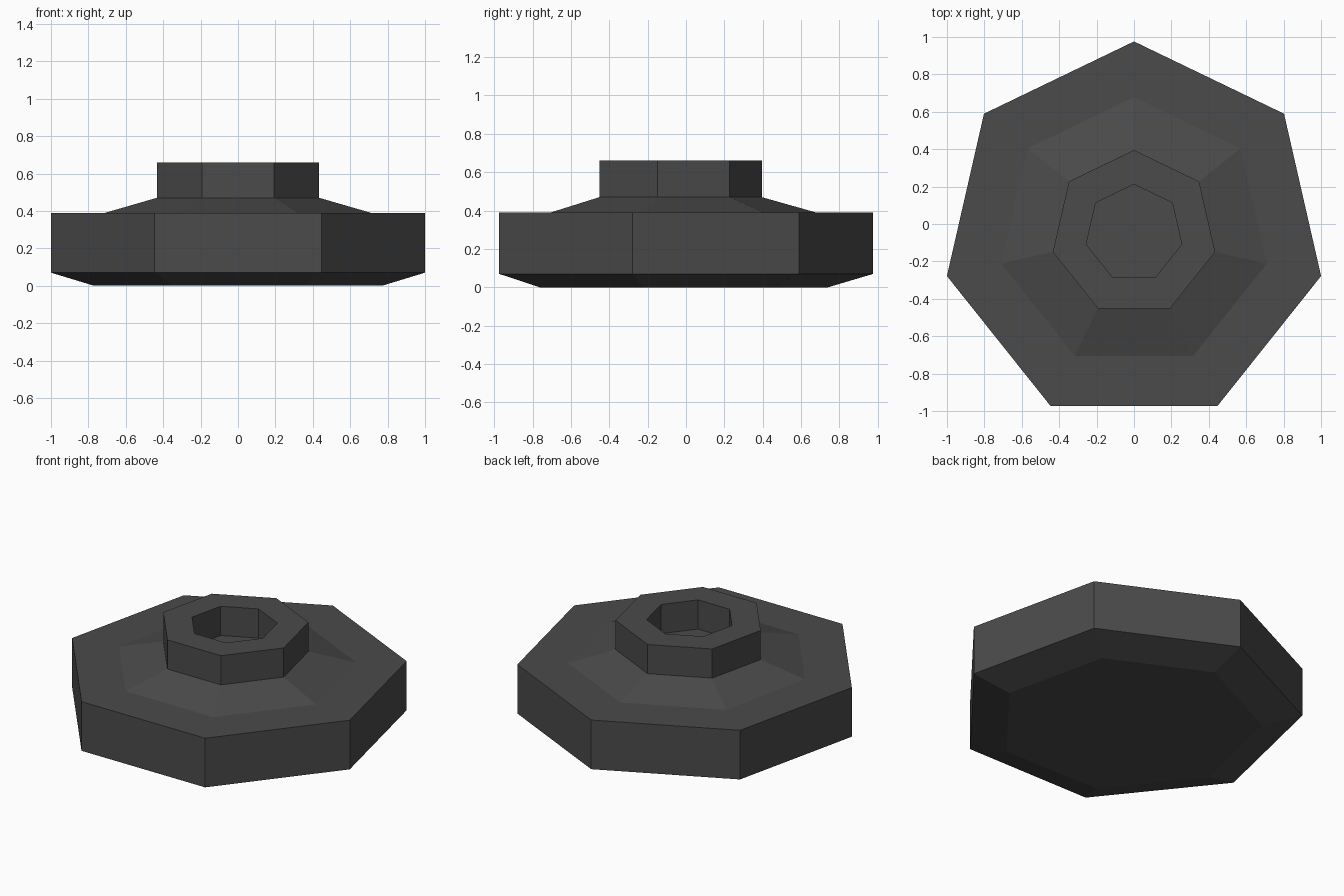
import bpy, bmesh, math

SIDES = 7
CENTRE_Y = -0.05

cube = bpy.data.objects.get("Cube")
if cube:
    bpy.data.objects.remove(cube, do_unlink=True)

# Single dark grey material
grey = bpy.data.materials.new("dark_grey")
grey.use_nodes = True
colour = (0.07, 0.07, 0.07, 1.0)
grey.diffuse_color = colour
grey.node_tree.nodes["Principled BSDF"].inputs["Base Color"].default_value = colour


def turned_part(name, profile, capped):
    """Sweep a (radius, height) profile round a seven-sided axis, one corner at the back."""
    bm = bmesh.new()
    rings = []
    for radius, z in profile:
        ring = []
        for k in range(SIDES):
            a = math.pi / 2 + math.tau * k / SIDES
            ring.append(bm.verts.new((radius * math.cos(a), radius * math.sin(a), z)))
        rings.append(ring)
    for low, high in zip(rings, rings[1:]):
        for k in range(SIDES):
            n = (k + 1) % SIDES
            bm.faces.new((low[k], low[n], high[n], high[k]))
    if capped:
        bm.faces.new(rings[0][::-1])
        bm.faces.new(rings[-1])
    mesh = bpy.data.meshes.new(name)
    bm.to_mesh(mesh)
    bm.free()
    mesh.materials.append(grey)
    part = bpy.data.objects.new(name, mesh)
    part.location.y = CENTRE_Y
    bpy.context.collection.objects.link(part)
    return part


# Wide base: bevelled underside, upright rim, flat top and sloped shoulder
turned_part("base", [(0.79, 0), (1.026, 0.07), (1.026, 0.39),
                     (0.728, 0.39), (0.445, 0.47)], True)

# Collar around the central socket; the base top forms the socket floor
turned_part("collar", [(0.445, 0.47), (0.445, 0.66),
                       (0.262, 0.66), (0.262, 0.47)], False)
